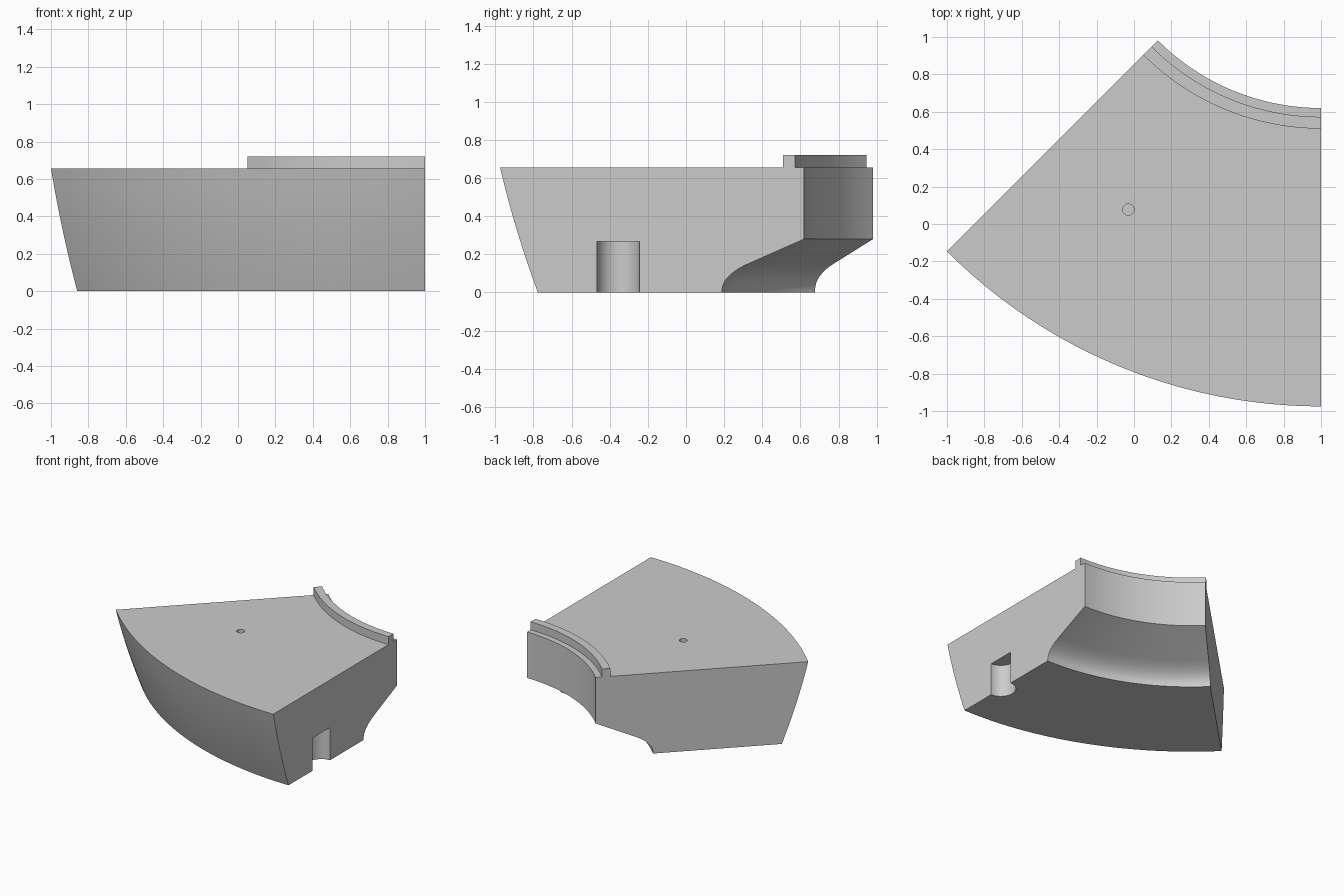
import bpy, bmesh, math
from mathutils import Vector

cube = bpy.data.objects.get("Cube")
if cube:
    bpy.data.objects.remove(cube, do_unlink=True)

AXIS_Y = 1.853          # the sweep axis stands at x = 1, y = AXIS_Y
SWEEP = math.radians(45)
STEPS = 48

grey = bpy.data.materials.new("plain_grey")
grey.use_nodes = True
colour = (0.6, 0.6, 0.6, 1)
grey.diffuse_color = colour
grey.node_tree.nodes["Principled BSDF"].inputs["Base Color"].default_value = colour


def link_mesh(name, bm):
    mesh = bpy.data.meshes.new(name)
    bm.normal_update()
    bm.to_mesh(mesh)
    bm.free()
    obj = bpy.data.objects.new(name, mesh)
    mesh.materials.append(grey)
    bpy.context.collection.objects.link(obj)
    return obj


def cylinder(name, x, y, z0, z1, radius):
    bm = bmesh.new()
    bmesh.ops.create_cone(bm, cap_ends=True, segments=64, radius1=radius,
                          radius2=radius, depth=z1 - z0)
    bmesh.ops.translate(bm, verts=bm.verts, vec=(x, y, (z0 + z1) / 2))
    obj = link_mesh(name, bm)
    obj.hide_render = True
    return obj


# Cross-section as (radius, height): underside fillet, slope, inner wall, lip, top
start, bend, end = Vector((1.663, 0)), Vector((1.672, 0.087)), Vector((1.52, 0.153))
profile = []
for i in range(17):
    t = i / 16
    profile.append(start * (1 - t) ** 2 + bend * 2 * t * (1 - t) + end * t ** 2)
profile += [(1.233, 0.28), (1.233, 0.655), (1.28, 0.655), (1.28, 0.72),
            (1.343, 0.72), (1.343, 0.655)]

# Slightly bulging, flared outer wall, from the top down
for i in range(13):
    t = 1 - i / 12
    profile.append((2.63 + 0.198 * t + 0.045 * t * (1 - t), 0.655 * t))

# Sweep the section round the axis and cap both ends
bm = bmesh.new()
verts = [bm.verts.new((1, AXIS_Y - r, z)) for r, z in profile]
edges = [bm.edges.new((a, b)) for a, b in zip(verts, verts[1:] + verts[:1])]
bmesh.ops.spin(bm, geom=verts + edges, cent=(1, AXIS_Y, 0), axis=(0, 0, 1),
               angle=-SWEEP, steps=STEPS)
bmesh.ops.holes_fill(bm, edges=[e for e in bm.edges if e.is_boundary], sides=0)
bmesh.ops.recalc_face_normals(bm, faces=bm.faces)
block = link_mesh("curved_block", bm)

# Small blind hole in the top and half-round slot in the left side
cutters = [cylinder("top_hole_cutter", -0.03, 0.077, 0.5, 0.8, 0.03),
           cylinder("side_slot_cutter", 1, -0.355, -0.1, 0.266, 0.112)]

bpy.ops.object.select_all(action='DESELECT')
block.select_set(True)
bpy.context.view_layer.objects.active = block
for cutter in cutters:
    cut = block.modifiers.new(cutter.name, 'BOOLEAN')
    cut.operation = 'DIFFERENCE'
    cut.solver = 'EXACT'
    cut.object = cutter
    bpy.ops.object.modifier_apply(modifier=cut.name)
for cutter in cutters:
    bpy.data.objects.remove(cutter, do_unlink=True)

bpy.ops.object.shade_smooth_by_angle(angle=math.radians(20))
